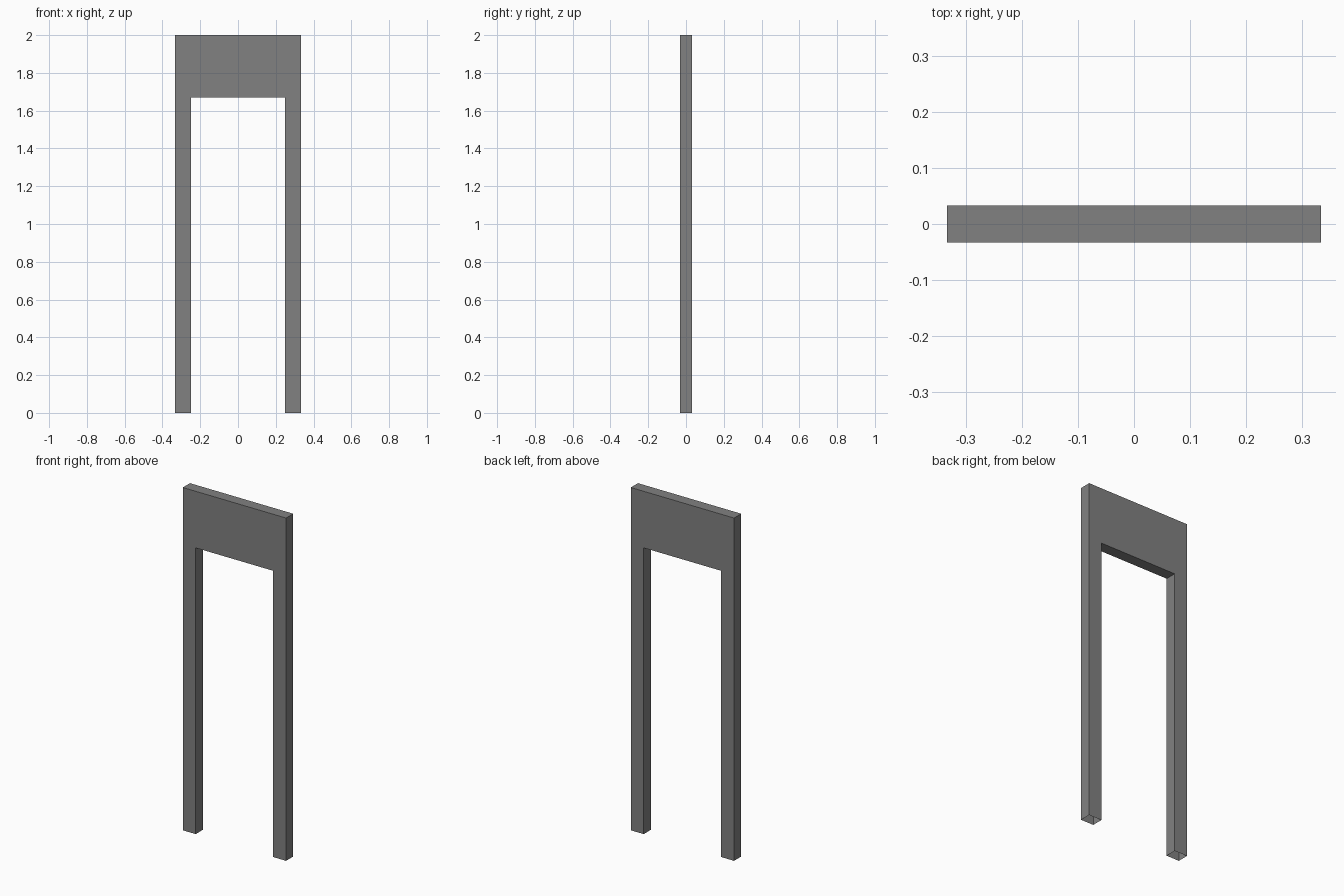
import bpy
import bmesh

HALF_WIDTH, HALF_OPENING = 0.333, 0.25
HEIGHT, OPENING_HEIGHT = 2.0, 1.67
HALF_DEPTH = 0.033

cube = bpy.data.objects.get("Cube")
if cube:
    bpy.data.objects.remove(cube, do_unlink=True)

# Plain grey paint
grey = bpy.data.materials.new("plain_grey")
grey.use_nodes = True
colour = (0.22, 0.22, 0.22, 1)
grey.diffuse_color = colour
grey.node_tree.nodes["Principled BSDF"].inputs["Base Color"].default_value = colour

# Front outline: two posts joined by a deep header
outline = [(-HALF_WIDTH, 0), (-HALF_OPENING, 0),
           (-HALF_OPENING, OPENING_HEIGHT), (HALF_OPENING, OPENING_HEIGHT),
           (HALF_OPENING, 0), (HALF_WIDTH, 0),
           (HALF_WIDTH, HEIGHT), (-HALF_WIDTH, HEIGHT)]

bm = bmesh.new()
front = bm.faces.new([bm.verts.new((x, -HALF_DEPTH, z)) for x, z in outline])
result = bmesh.ops.extrude_face_region(bm, geom=[front], use_keep_orig=True)
back_verts = [v for v in result["geom"] if isinstance(v, bmesh.types.BMVert)]
bmesh.ops.translate(bm, verts=back_verts, vec=(0, 2 * HALF_DEPTH, 0))
bmesh.ops.recalc_face_normals(bm, faces=bm.faces[:])

# The hollow posts are open where they meet the floor
feet = [f for f in bm.faces if all(v.co.z < 0.001 for v in f.verts)]
bmesh.ops.delete(bm, geom=feet, context='FACES_ONLY')

mesh = bpy.data.meshes.new("door_frame")
bm.to_mesh(mesh)
bm.free()
mesh.materials.append(grey)
frame = bpy.data.objects.new("door_frame", mesh)
bpy.context.collection.objects.link(frame)
